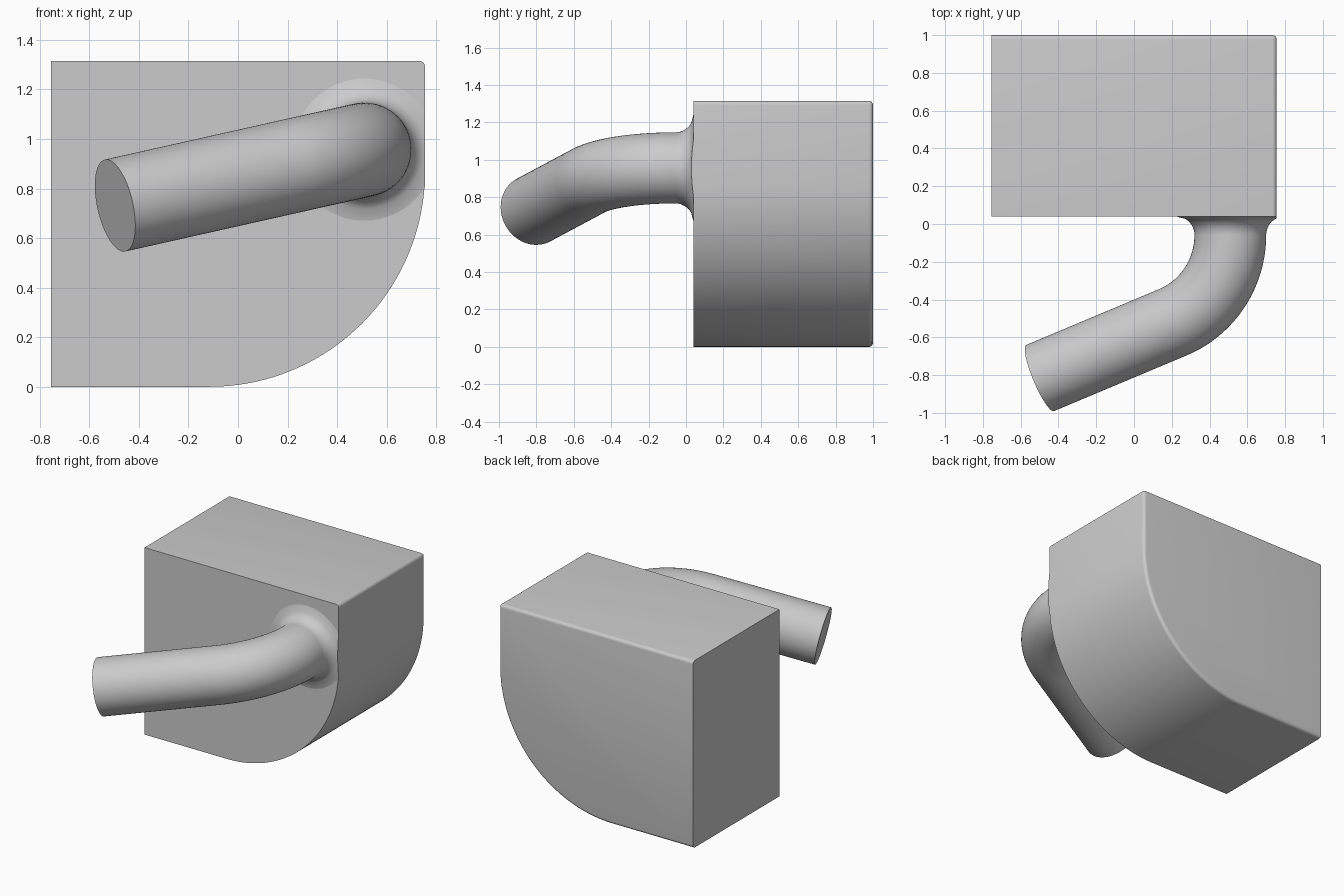
import bpy, bmesh, math
from mathutils import Vector

cube = bpy.data.objects.get("Cube")
if cube:
    bpy.data.objects.remove(cube, do_unlink=True)

grey = bpy.data.materials.new("plain grey")
grey.use_nodes = True
colour = (0.6, 0.6, 0.6, 1)
grey.diffuse_color = colour
grey.node_tree.nodes["Principled BSDF"].inputs["Base Color"].default_value = colour

SIDE, TOP, FRONT, BACK = 0.755, 1.315, 0.04, 1.0


def finish(bm, name):
    bmesh.ops.recalc_face_normals(bm, faces=bm.faces[:])
    mesh = bpy.data.meshes.new(name)
    bm.to_mesh(mesh)
    bm.free()
    mesh.materials.append(grey)
    obj = bpy.data.objects.new(name, mesh)
    bpy.context.collection.objects.link(obj)
    bpy.ops.object.select_all(action='DESELECT')
    obj.select_set(True)
    bpy.context.view_layer.objects.active = obj
    bpy.ops.object.shade_smooth_by_angle(angle=math.radians(32))
    return obj


# Block: extruded profile with one big rounded lower corner
R, STEPS = 0.87, 48
profile = [(-SIDE, TOP), (-SIDE, 0)]
for i in range(STEPS + 1):
    a = math.pi / 2 * i / STEPS
    profile.append((SIDE - R + R * math.sin(a), R - R * math.cos(a)))
profile.append((SIDE, TOP))

bm = bmesh.new()
face = bm.faces.new([bm.verts.new((x, FRONT, z)) for x, z in profile])
out = bmesh.ops.extrude_face_region(bm, geom=[face], use_keep_orig=True)
bmesh.ops.translate(bm, vec=(0, BACK - FRONT, 0),
                    verts=[g for g in out["geom"] if isinstance(g, bmesh.types.BMVert)])


# Soften the back rim (all but the straight flat side) and the upper corner
def softened(e):
    a, b = (v.co for v in e.verts)
    rim = min(a.y, b.y) > BACK - 1e-4 and max(a.x, b.x) > -SIDE + 1e-4
    corner = min(a.x, b.x) > SIDE - 1e-4 and min(a.z, b.z) > TOP - 1e-4
    return rim or corner


bmesh.ops.bevel(bm, geom=[e for e in bm.edges if softened(e)], offset=0.022,
                segments=4, profile=0.5, affect='EDGES')
finish(bm, "block")

# Bent arm: list of (centre, direction, radius) along the path
RADIUS, FILLET, BEND, SIDES = 0.19, 0.097, 0.5, 64
start = Vector((0.51, FRONT - FILLET, 0.957))
ahead = Vector((0, -1, 0))
end_dir = Vector((-1, -0.42, -0.224)).normalized()
inward = (end_dir - ahead * end_dir.dot(ahead)).normalized()
turn = ahead.angle(end_dir)

stations = []
for i in range(12):  # flared foot
    a = math.pi / 2 * i / 12
    stations.append((start - ahead * FILLET * (1 - math.sin(a)), ahead,
                     RADIUS + FILLET * (1 - math.cos(a))))
# the fillet is tangent to the block at the foot and to the tube at its top
stations = [(c, d, RADIUS + FILLET * (1 - math.sqrt(max(0, 1 - ((start - c).length / FILLET) ** 2))))
            for c, d, r in stations]
for i in range(33):  # bend
    a = turn * i / 32
    centre = start + ahead * BEND * math.sin(a) + inward * BEND * (1 - math.cos(a))
    stations.append((centre, ahead * math.cos(a) + inward * math.sin(a), RADIUS))
last = stations[-1][0]
stations.append((last + end_dir * 0.779, end_dir, RADIUS))

bm = bmesh.new()
across = ahead.cross(inward)
rings = []
for centre, direction, radius in stations:
    other = direction.cross(across)
    ring = []
    for k in range(SIDES):
        a = math.tau * k / SIDES
        ring.append(bm.verts.new(centre + radius * (across * math.cos(a) + other * math.sin(a))))
    rings.append(ring)
for low, high in zip(rings, rings[1:]):
    for k in range(SIDES):
        n = (k + 1) % SIDES
        bm.faces.new((low[k], low[n], high[n], high[k]))
bm.faces.new(rings[0])
bm.faces.new(rings[-1])

# Trim the flare flush with the side of the block
cut = bmesh.ops.bisect_plane(bm, geom=bm.verts[:] + bm.edges[:] + bm.faces[:],
                             plane_co=(SIDE, 0, 0), plane_no=(1, 0, 0), clear_outer=True)
bmesh.ops.holes_fill(bm, edges=[e for e in cut["geom_cut"] if isinstance(e, bmesh.types.BMEdge)])
finish(bm, "bent_arm")
